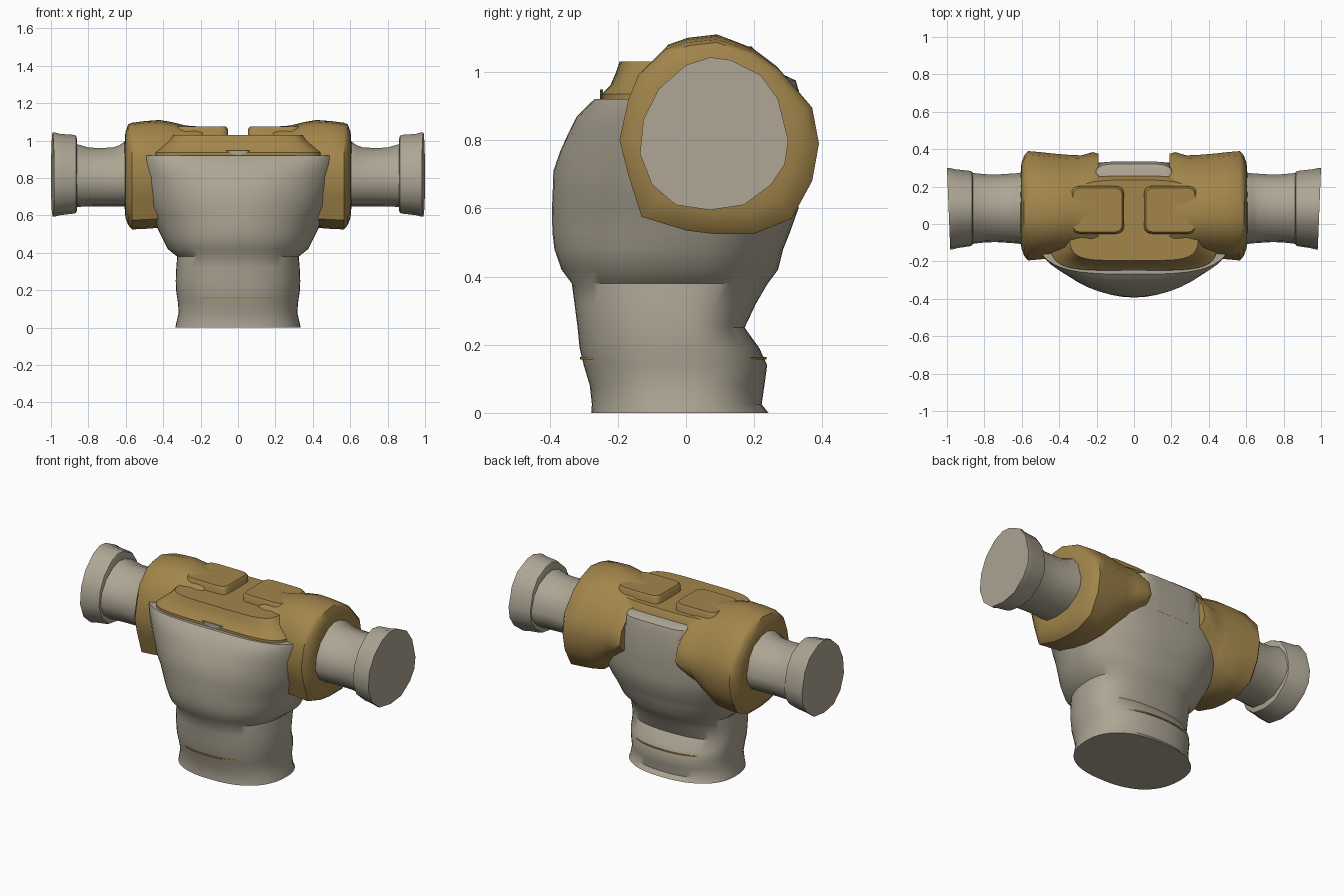
import bpy, bmesh, math


def material(name, rgb):
    m = bpy.data.materials.new(name)
    m.diffuse_color = (*rgb, 1)
    return m


GREY = material("warm grey", (0.42, 0.38, 0.30))
GOLD = material("dull gold", (0.36, 0.235, 0.07))


def loft(name, rings, mat, angle=40):
    """Skin a list of equal-length point rings and cap both ends."""
    bm = bmesh.new()
    loops = [[bm.verts.new(p) for p in ring] for ring in rings]
    n = len(loops[0])
    for a, b in zip(loops, loops[1:]):
        for i in range(n):
            j = (i + 1) % n
            bm.faces.new((a[i], a[j], b[j], b[i]))
    bm.faces.new(loops[0])
    bm.faces.new(loops[-1])
    bmesh.ops.recalc_face_normals(bm, faces=bm.faces)
    me = bpy.data.meshes.new(name)
    bm.to_mesh(me)
    bm.free()
    me.materials.append(mat)
    ob = bpy.data.objects.new(name, me)
    bpy.context.collection.objects.link(ob)
    bpy.ops.object.select_all(action='DESELECT')
    ob.select_set(True)
    bpy.context.view_layer.objects.active = ob
    bpy.ops.object.shade_smooth_by_angle(angle=math.radians(angle))
    return ob


def oval(z, a, front, back, n=2.0, nb=None, cx=0.0, cy=0.0, segs=48):
    """Horizontal superellipse with separate front and back depth."""
    pts = []
    for i in range(segs):
        t = 2 * math.pi * i / segs
        c, s = math.cos(t), math.sin(t)
        e = 2 / (n if s < 0 else (nb or n))
        depth = cy - front if s < 0 else back - cy
        pts.append((cx + a * math.copysign(abs(c) ** e, c),
                    cy + depth * math.copysign(abs(s) ** e, s), z))
    return pts


# Torso: z, half width, front y, back y, front roundness, back roundness
TORSO = [
    (0.00, .335, -.278, .242, 2.4, 2.3), (0.025, .33, -.276, .222, 2.4, 2.3),
    (0.08, .317, -.282, .230, 2.4, 2.3), (0.14, .322, -.300, .238, 2.4, 2.3),
    (0.19, .330, -.312, .215, 2.4, 2.3), (0.25, .333, -.318, .172, 2.4, 2.3),
    (0.32, .330, -.327, .205, 2.4, 2.3), (0.38, .325, -.335, .240, 2.3, 2.3),
    (0.42, .375, -.365, .270, 2.2, 2.3), (0.48, .405, -.386, .285, 2.1, 2.4),
    (0.53, .430, -.392, .305, 2.0, 2.5), (0.60, .455, -.393, .330, 2.0, 2.6),
    (0.65, .485, -.391, .333, 2.0, 2.7), (0.71, .500, -.389, .335, 2.0, 2.8),
    (0.77, .520, -.368, .335, 2.1, 2.8), (0.82, .525, -.345, .335, 2.3, 2.8),
    (0.87, .528, -.320, .332, 2.6, 2.8), (0.905, .528, -.285, .330, 3.0, 2.8),
    (0.92, .525, -.268, .328, 3.3, 2.8),
]
loft("torso", [oval(*r) for r in TORSO], GREY)

# Faint gold line at the waist, showing at front and back only
loft("waist_line", [oval(z, .31, -.311, .236, 2.4, 2.3) for z in (.156, .164)], GOLD)

# Grey panel at the back of the neck
loft("back_panel", [oval(z, .21, .15, y, 5, 5, cy=.2)
                    for z, y in ((.75, .335), (.93, .335), (.975, .322), (.99, .29))], GREY)

# Gold collar between the shoulders
loft("collar", [oval(*r, 5, 4) for r in ((.85, .45, -.25, .27), (.935, .45, -.248, .265),
                                         (.96, .42, -.222, .262), (1.0, .37, -.205, .255),
                                         (1.03, .345, -.195, .235))], GOLD, 30)

# Small grey notch plate at the middle of the collar
loft("collar_notch", [[(-.07, y, .948), (0, y, .915), (.07, y, .948)]
                      for y in (-.252, -.244)], GREY)

# Side outlines (y, z) of the shoulder and of the round arm end
SHOULDER = [(.39, .79), (.37, .90), (.27, 1.02), (.2, 1.07), (.09, 1.11), (0, 1.1),
            (-.06, 1.08), (-.14, 1.0), (-.17, .92), (-.195, .8), (-.17, .7),
            (-.13, .575), (0, .535), (.08, .525), (.2, .525), (.31, .57), (.37, .68)]
ARM = [(.3, .8), (.27, .92), (.22, .99), (.13, 1.035), (.07, 1.043), (0, 1.02),
       (-.08, .95), (-.125, .86), (-.135, .76), (-.1, .67), (-.03, .61),
       (.07, .595), (.17, .61), (.25, .67), (.29, .73)]


def section(side, outline, x, sy, top, low, cy, cz, lean=0.0):
    """Outline at position x, scaled in depth, above and below its centre."""
    return [(side * (x + lean * (y - .3)), cy + (y - cy) * sy,
             cz + (z - cz) * (top if z > cz else low)) for y, z in outline]


for side, label in ((1, "right"), (-1, "left")):
    # Shoulder: x, depth scale, upper scale, lower scale
    shoulder = [(.606, .60, .60, .60), (.602, .78, .78, .78), (.587, .92, .92, .92),
                (.567, 1, .95, 1), (.50, .98, .98, .99), (.42, .95, 1, .97),
                (.35, .93, .96, .78), (.28, .92, .90, .55), (.22, .98, .885, .35),
                (.19, .95, .86, .28)]
    loft(label + "_shoulder",
         [section(side, SHOULDER, *r, .1, .815) for r in shoulder], GOLD)

    # Flap reaching from the shoulder over the collar
    flap = [(.95, .145), (1.06, .142), (1.074, .132)]
    loft(label + "_shoulder_flap",
         [oval(z, a, .075 - a * .9, .075 + a * .9, 7, 7, cx=side * .195, cy=.075)
          for z, a in flap], GOLD)

    # Upper arm
    arm = [(.55, .89, .86, .74), (.60, .88, .82, .74), (.635, .86, .72, .74),
           (.67, .85, .67, .74), (.74, .83, .66, .74), (.80, .84, .67, .75),
           (.84, .86, .72, .75), (.875, .88, .76, .77)]
    loft(label + "_arm", [section(side, ARM, *r, .09, .8) for r in arm], GREY)

    # Flared cuff at the end of the arm
    cuff = [(.86, .84, .84, .84), (.866, .91, .93, .91), (.88, .93, .95, .93),
            (.96, .97, .97, .97), (.985, 1, 1, 1), (1.0, 1, 1, 1)]
    loft(label + "_cuff",
         [section(side, ARM, *r, .08, .8, .04 if r[0] > .9 else 0) for r in cuff], GREY)
